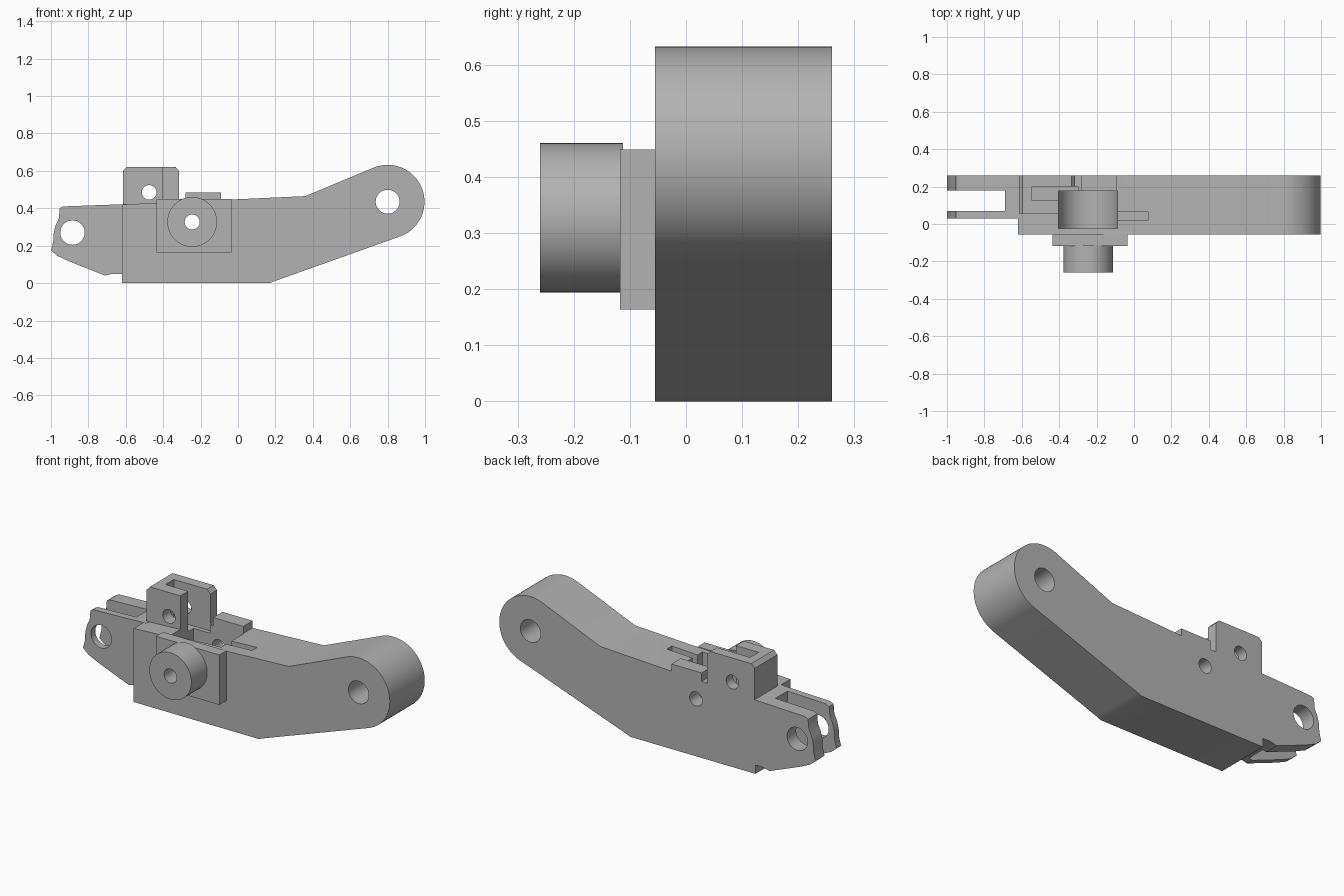
import bpy, bmesh
from math import radians, sin, cos

cube = bpy.data.objects.get("Cube")
if cube:
    bpy.data.objects.remove(cube, do_unlink=True)

grey = bpy.data.materials.new("plain grey")
grey.use_nodes = True
COLOUR = (0.45, 0.45, 0.45, 1)
grey.diffuse_color = COLOUR
grey.node_tree.nodes["Principled BSDF"].inputs["Base Color"].default_value = COLOUR


def prism(name, points, y0, y1):
    """Extrude an x-z outline from y0 to y1."""
    bm = bmesh.new()
    face = bm.faces.new([bm.verts.new((x, y0, z)) for x, z in points])
    ext = bmesh.ops.extrude_face_region(bm, geom=[face])
    moved = [v for v in ext["geom"] if isinstance(v, bmesh.types.BMVert)]
    bmesh.ops.translate(bm, verts=moved, vec=(0, y1 - y0, 0))
    bmesh.ops.recalc_face_normals(bm, faces=bm.faces)
    mesh = bpy.data.meshes.new(name)
    bm.to_mesh(mesh)
    bm.free()
    mesh.materials.append(grey)
    obj = bpy.data.objects.new(name, mesh)
    bpy.context.collection.objects.link(obj)
    return obj


def box(name, x0, x1, y0, y1, z0, z1):
    return prism(name, [(x0, z0), (x1, z0), (x1, z1), (x0, z1)], y0, y1)


def arc(x, z, r, a0, a1, n):
    angles = [radians(a0 + (a1 - a0) * i / n) for i in range(n + 1)]
    return [(x + r * cos(a), z + r * sin(a)) for a in angles]


def cylinder(name, x, z, r, y0, y1):
    return prism(name, arc(x, z, r, 0, 354.375, 63), y0, y1)


def combine(target, parts, operation):
    """Apply boolean parts and remove them."""
    for part in parts:
        mod = target.modifiers.new("bool", "BOOLEAN")
        mod.operation, mod.solver, mod.object = operation, "EXACT", part
        bpy.context.view_layer.objects.active = target
        bpy.ops.object.modifier_apply(modifier=mod.name)
        bpy.data.objects.remove(part, do_unlink=True)


FRONT, BACK = -0.055, 0.26
PIVOT = (-0.245, 0.327)

# Bent arm with a rounded end
arm = prism("arm_body", [(-0.62, 0), (0.17, 0), (0.2, 0.012)]
            + arc(0.8, 0.435, 0.197, -70, 114, 40)
            + [(0.36, 0.465), (-0.62, 0.42)], FRONT, BACK)

# Fork with a scalloped tip, latch tower and raised wall
fork = prism("fork", [(-0.6, 0.05), (-0.67, 0.05), (-0.71, 0.04), (-0.9, 0.115),
                      (-0.965, 0.145), (-1, 0.175), (-0.988, 0.22), (-0.985, 0.27),
                      (-0.975, 0.31), (-0.958, 0.345), (-0.953, 0.4),
                      (-0.935, 0.41), (-0.6, 0.422)], 0.03, BACK)
tower = prism("latch_tower", [(-0.615, 0.3), (-0.315, 0.3), (-0.315, 0.6), (-0.335, 0.622),
                              (-0.595, 0.622), (-0.615, 0.6)], 0.055, BACK)
wall = box("raised_wall", -0.28, -0.09, 0.17, BACK, 0.3, 0.485)
combine(arm, [fork, tower, wall], "UNION")

# Spring chamber open at the top, with latch slots and holes
pocket_outline = arc(*PIVOT, 0.158, 180, 360, 32) + [(-0.087, 0.8), (-0.403, 0.8)]
chamber = prism("chamber_cutter", pocket_outline, -0.025, 0.176)
hook = cylinder("hook_cutter", 0, 0, 0.088, 0, 0.4)
hook.rotation_euler.x = radians(90)
hook.location = (-0.09, 0.152, 0.7)
bpy.context.view_layer.update()
cutters = [
    chamber, hook,
    box("finger_slot", -0.1, 0.075, 0.02, 0.065, 0.3, 0.6),
    box("tower_slot", -0.545, -0.3, 0.125, 0.2, 0.39, 0.8),
    box("fork_slot", -1.1, -0.69, 0.07, 0.178, -0.1, 0.6),
    cylinder("end_hole", 0.8, 0.435, 0.064, -0.2, 0.4),
    cylinder("fork_hole", -0.885, 0.27, 0.065, -0.2, 0.4),
    cylinder("latch_hole", -0.475, 0.485, 0.039, -0.2, 0.4),
    cylinder("axle_hole", *PIVOT, 0.04, -0.2, 0.4),
]
combine(arm, cutters, "DIFFERENCE")

# Side plate and round boss over the axle
plate = box("side_plate", -0.435, -0.035, -0.118, FRONT, 0.164, 0.449)
boss = cylinder("pivot_boss", *PIVOT, 0.133, -0.26, -0.112)
for part in (plate, boss):
    combine(part, [cylinder("axle_cutter", *PIVOT, 0.04, -0.4, 0.4)], "DIFFERENCE")

for obj in (arm, plate, boss):
    bpy.ops.object.select_all(action="DESELECT")
    obj.select_set(True)
    bpy.context.view_layer.objects.active = obj
    bpy.ops.object.shade_smooth_by_angle(angle=radians(25))
